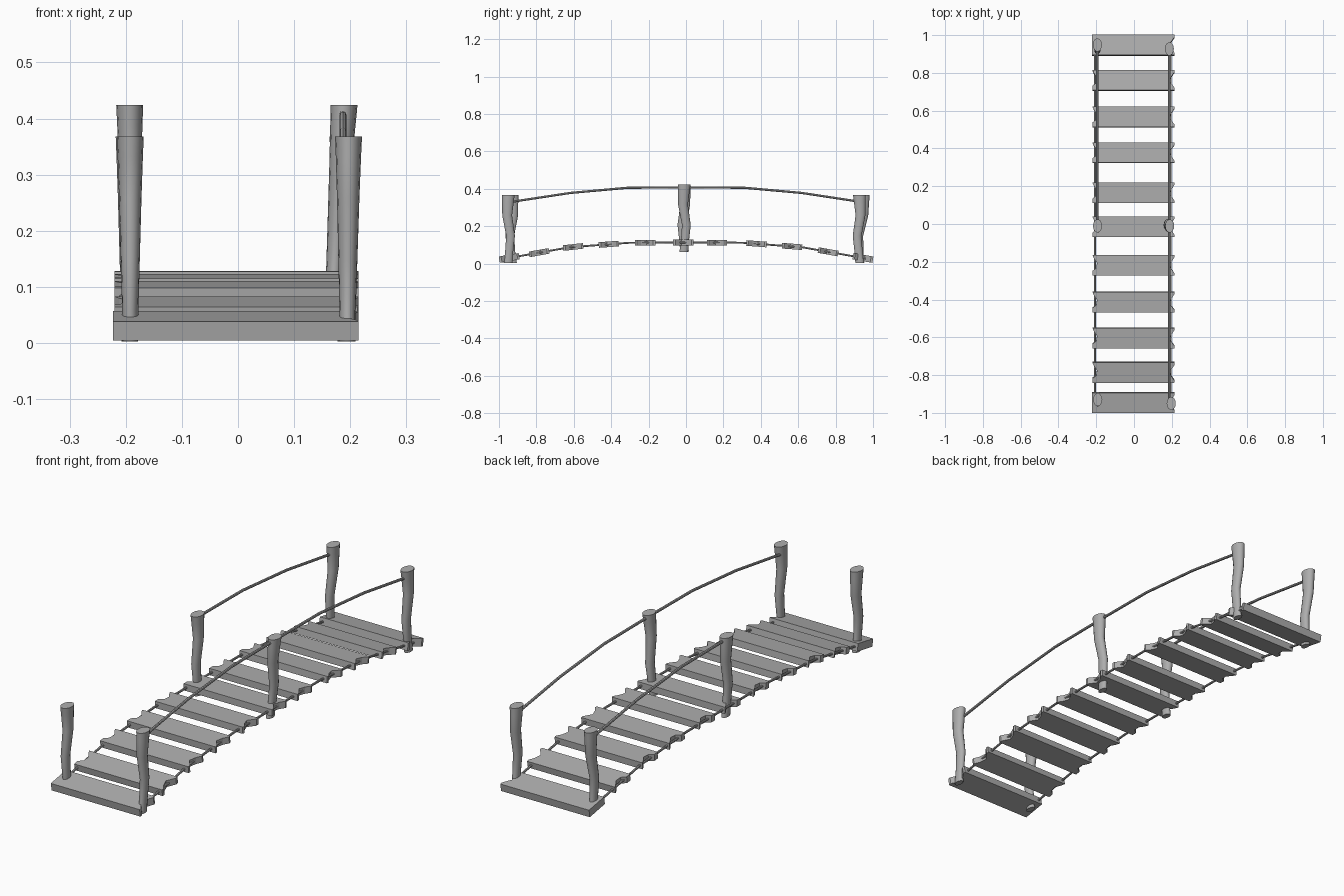
import bpy, bmesh, math
from mathutils import Matrix

if "Cube" in bpy.data.objects:
    bpy.data.objects.remove(bpy.data.objects["Cube"])

wood = bpy.data.materials.new("dark_grey_wood")
wood.diffuse_color = (0.42, 0.42, 0.42, 1)
wood.use_nodes = True
wood.node_tree.nodes["Principled BSDF"].inputs["Base Color"].default_value = wood.diffuse_color

def finish(name, bm, smooth=False):
    bmesh.ops.recalc_face_normals(bm, faces=bm.faces)
    me = bpy.data.meshes.new(name)
    bm.to_mesh(me)
    bm.free()
    me.materials.append(wood)
    ob = bpy.data.objects.new(name, me)
    bpy.context.collection.objects.link(ob)
    if smooth:
        bpy.ops.object.select_all(action='DESELECT')
        ob.select_set(True)
        bpy.context.view_layer.objects.active = ob
        bpy.ops.object.shade_smooth_by_angle(angle=math.radians(40))
    return ob

def loft(name, rings):
    """Skin a list of closed rings and cap both ends."""
    bm = bmesh.new()
    vs = [[bm.verts.new(p) for p in r] for r in rings]
    n = len(vs[0])
    for a, b in zip(vs, vs[1:]):
        for i in range(n):
            bm.faces.new((a[i], a[(i + 1) % n], b[(i + 1) % n], b[i]))
    bm.faces.new(vs[0][::-1])
    bm.faces.new(vs[-1])
    return finish(name, bm, True)

def rope(name, x, pts, r, n=8):
    rings = []
    for y, z in pts:
        rings.append([(x + r * math.cos(t), y, z + r * math.sin(t))
                      for t in (2 * math.pi * i / n for i in range(n))])
    return loft(name, rings)

def interp(pts, y):
    for (y0, z0), (y1, z1) in zip(pts, pts[1:]):
        if y <= y1 or y1 == pts[-1][0]:
            return z0 + (z1 - z0) * (y - y0) / (y1 - y0)

# arched centre lines (y, z)
half_deck = [(0.3, 0.112), (0.62, 0.088), (0.96, 0.028)]
deck = [(-y, z) for y, z in half_deck[::-1]] + [(0, 0.113)] + half_deck
half_rail = [(0.31, 0.406), (0.62, 0.378), (0.93, 0.331)]
rail_back = [(0, 0.408)] + half_rail
rail_full = [(-y, z) for y, z in half_rail[::-1]] + rail_back

# deck planks with chipped ends
plank_y = [-0.945, -0.785, -0.603, -0.413, -0.218, -0.015,
           0.165, 0.377, 0.567, 0.76, 0.946]
right_end = [(0.215, -0.054), (0.215, -0.042), (0.19, -0.008),
             (0.2, 0.022), (0.215, 0.044), (0.213, 0.054)]
left_end = [(-0.22, 0.054), (-0.212, 0.036), (-0.196, 0.012),
            (-0.2, -0.016), (-0.22, -0.03), (-0.22, -0.054)]
plain_left = [(-0.223, 0.054), (-0.223, -0.054)]
for k, y in enumerate(plank_y):
    end = k in (0, len(plank_y) - 1)
    right = [(a, -b) for a, b in right_end[::-1]] if k % 3 == 1 else right_end
    outline = right + (plain_left if end else left_end)
    slope = math.atan2(interp(deck, y + 0.05) - interp(deck, y - 0.05), 0.1)
    bm = bmesh.new()
    thick = 0.034 if end else 0.03
    face = bm.faces.new([bm.verts.new((a, b, -thick / 2)) for a, b in outline])
    ext = bmesh.ops.extrude_face_region(bm, geom=[face])
    top = [v for v in ext['geom'] if isinstance(v, bmesh.types.BMVert)]
    bmesh.ops.translate(bm, verts=top, vec=(0, 0, thick))
    bm.transform(Matrix.Translation((0, y, interp(deck, y))) @ Matrix.Rotation(slope, 4, 'X'))
    finish(f"plank_{k + 1}", bm)

# ropes through the deck and hand ropes (front left span is missing)
rope("deck_rope_left", -0.207, deck, 0.005)
rope("deck_rope_right", 0.194, deck, 0.005)
rope("hand_rope_left", -0.194, rail_back, 0.006)
rope("hand_rope_right", 0.187, rail_full, 0.006)

# crooked flared posts: height fraction, x radius, y radius
section = [(0, 0.0140, 0.024), (0.15, 0.0145, 0.022), (0.4, 0.017, 0.024),
           (0.7, 0.020, 0.027), (0.9, 0.0225, 0.032), (1, 0.024, 0.035)]

def post(name, x, y, z0, z1, lean_x, bend):
    rings = []
    for (f, rx, ry), b in zip(section, bend):
        cx, cy, z = x + lean_x * (1 - f), y + b, z0 + f * (z1 - z0)
        rings.append([(cx + rx * math.cos(t), cy + ry * math.sin(t), z)
                      for t in (2 * math.pi * i / 14 for i in range(14))])
    loft(name, rings)

# sideways offset of each section, the second one mirrored in y
bend_a = (-0.002, 0.004, 0.012, -0.006, -0.002, 0)
bend_b = (0.002, -0.004, -0.012, 0.006, 0.002, 0)
post("front_post_left", -0.192, -0.93, 0.003, 0.368, 0.0, bend_b)
post("front_post_right", 0.197, -0.95, 0.003, 0.368, -0.002, bend_a)
post("middle_post_left", -0.193, -0.01, 0.065, 0.424, 0.002, bend_b)
post("middle_post_right", 0.189, -0.01, 0.062, 0.424, -0.021, bend_a)
post("back_post_left", -0.194, 0.948, 0.003, 0.368, 0.0,
     [v - 0.02 * (1 - s[0]) for v, s in zip(bend_b, section)])
post("back_post_right", 0.187, 0.927, 0.003, 0.368, 0.004, bend_b)
